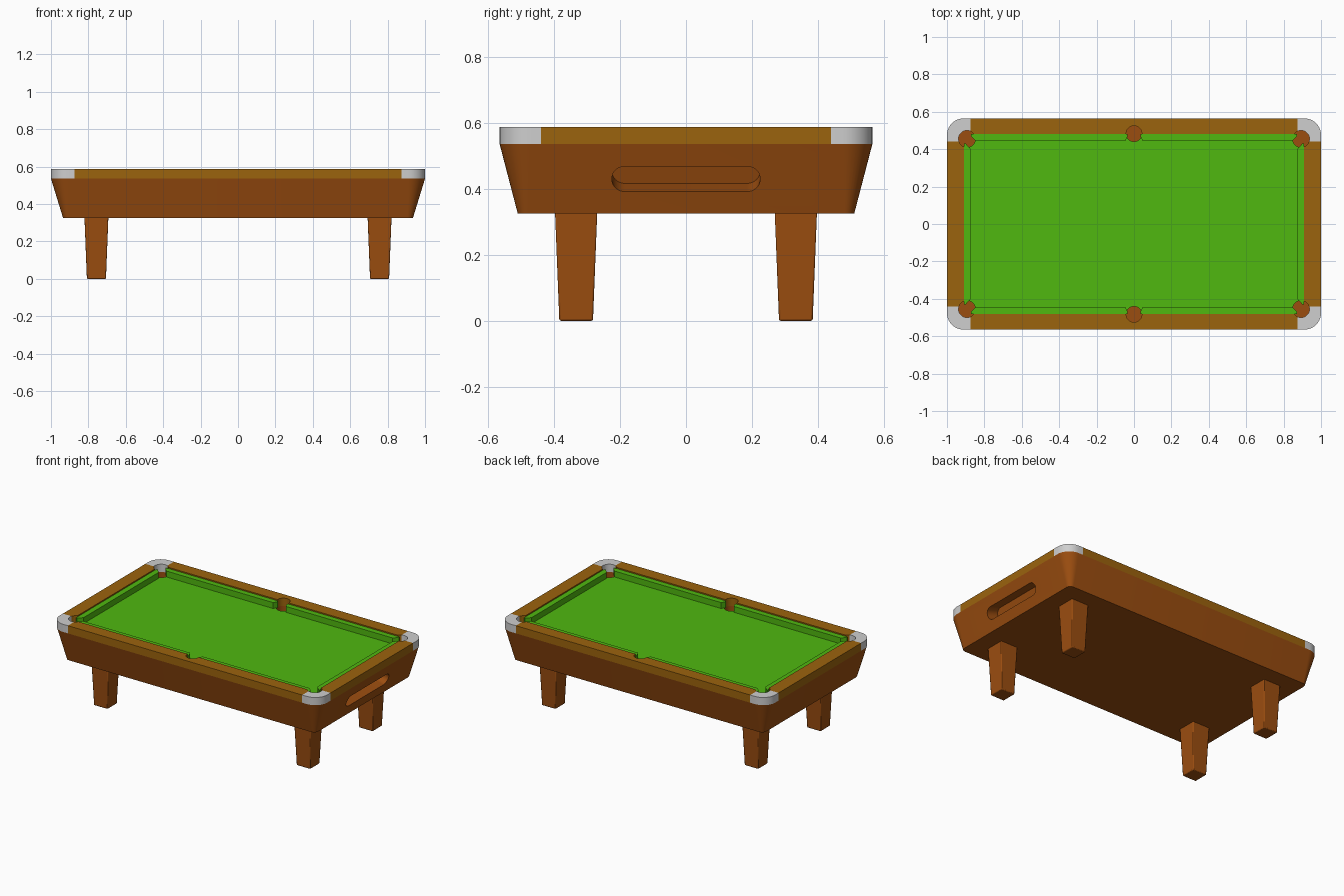
import bpy, bmesh, math
from mathutils import Vector, Matrix

if "Cube" in bpy.data.objects:
    bpy.data.objects.remove(bpy.data.objects["Cube"])


def material(name, rgb):
    m = bpy.data.materials.new(name)
    m.diffuse_color = (*rgb, 1)
    m.use_nodes = True
    m.node_tree.nodes["Principled BSDF"].inputs["Base Color"].default_value = m.diffuse_color
    return m


WOOD = material("reddish wood", (0.33, 0.075, 0.005))
RAIL = material("golden wood", (0.33, 0.125, 0.004))
FELT = material("green felt", (0.08, 0.48, 0.005))
METAL = material("pale metal", (0.62, 0.62, 0.62))

TOP, BED, BASE = 0.588, 0.538, 0.325


def rounded(hx, hy, r, seg=10):
    """Counter-clockwise rounded rectangle."""
    pts = []
    for i, (sx, sy) in enumerate([(1, 1), (-1, 1), (-1, -1), (1, -1)]):
        for k in range(seg + 1):
            a = math.pi / 2 * (i + k / seg)
            pts.append((sx * (hx - r) + r * math.cos(a), sy * (hy - r) + r * math.sin(a)))
    return pts


def circle(x, y, r, n=32):
    return [(x + r * math.cos(2 * math.pi * k / n), y + r * math.sin(2 * math.pi * k / n)) for k in range(n)]


def loft(name, low, z0, high, z1, mat):
    """Closed solid between two outlines with equal point counts."""
    bm = bmesh.new()
    a = [bm.verts.new((x, y, z0)) for x, y in low]
    b = [bm.verts.new((x, y, z1)) for x, y in high]
    n = len(a)
    bm.faces.new(a[::-1])
    bm.faces.new(b)
    for i in range(n):
        j = (i + 1) % n
        bm.faces.new((a[i], a[j], b[j], b[i]))
    bmesh.ops.recalc_face_normals(bm, faces=bm.faces)
    me = bpy.data.meshes.new(name)
    bm.to_mesh(me)
    bm.free()
    me.materials.append(mat)
    ob = bpy.data.objects.new(name, me)
    bpy.context.collection.objects.link(ob)
    return ob


def prism(name, pts, z0, z1, mat):
    return loft(name, pts, z0, pts, z1, mat)


def cut(ob, cutters):
    for c in cutters:
        m = ob.modifiers.new("cut", "BOOLEAN")
        m.operation, m.solver, m.object = "DIFFERENCE", "EXACT", c
    bpy.context.view_layer.update()
    dg = bpy.context.evaluated_depsgraph_get()
    me = bpy.data.meshes.new_from_object(ob.evaluated_get(dg))
    ob.modifiers.clear()
    ob.data = me


def smooth(ob, angle=30):
    bpy.ops.object.select_all(action="DESELECT")
    ob.select_set(True)
    bpy.context.view_layer.objects.active = ob
    bpy.ops.object.shade_smooth_by_angle(angle=math.radians(angle))


# Pocket cutters: four corners and two sides
pockets = [prism("pocket_cutter", circle(sx * 0.893, sy * 0.455, 0.045), 0.46, 0.7, WOOD)
           for sx in (-1, 1) for sy in (-1, 1)]
pockets += [prism("pocket_cutter", circle(0, sy * 0.483, 0.042), 0.46, 0.7, WOOD) for sy in (-1, 1)]

# Ball return slot cutter, square to the sloping right end
slot = prism("slot_cutter", rounded(0.04, 0.225, 0.0399), -0.085, 0.1, WOOD)
tilt = math.atan2(0.065, BED - BASE)
slot.matrix_world = Matrix.Translation((0.967, 0, 0.43)) @ Matrix.Rotation(math.pi / 2 + tilt, 4, "Y")

# Tapered body
body = loft("body", rounded(0.935, 0.51, 0.03), BASE, rounded(1, 0.565, 0.09), BED - 0.002, WOOD)
cut(body, pockets + [slot])
smooth(body)

# Playing bed
bed = prism("bed", rounded(0.912, 0.482, 0.001, 1), BED - 0.0025, BED + 0.002, FELT)
cut(bed, pockets)

# Rail frame with metal corners
hole = prism("rail_cutter", rounded(0.91, 0.48, 0.001, 1), 0.5, 0.7, RAIL)
rail = prism("rail", rounded(1, 0.565, 0.09), BED - 0.002, TOP, RAIL)
cut(rail, [hole] + pockets)
rail.data.materials.clear()
rail.data.materials.append(RAIL)
rail.data.materials.append(METAL)
bm = bmesh.new()
bm.from_mesh(rail.data)
for axis, d in ((0, 0.875), (1, 0.44)):
    for s in (-1, 1):
        n = Vector((0, 0, 0))
        n[axis] = 1
        bmesh.ops.bisect_plane(bm, geom=bm.verts[:] + bm.edges[:] + bm.faces[:], plane_co=n * d * s, plane_no=n)
for f in bm.faces:
    c = f.calc_center_median()
    f.material_index = int(abs(c.x) > 0.875 and abs(c.y) > 0.44)
bm.to_mesh(rail.data)
bm.free()
smooth(rail)

# Cushions with slanted ends
for s in (-1, 1):
    for t in (-1, 1):
        pts = [(0.036, 0.48), (0.036, 0.465), (0.047, 0.443), (0.845, 0.443), (0.872, 0.47), (0.872, 0.48)]
        prism("long_cushion", [(s * x, t * y) for x, y in pts], BED, 0.58, FELT)
    pts = [(0.91, -0.43), (0.9, -0.43), (0.873, -0.4), (0.873, 0.4), (0.9, 0.43), (0.91, 0.43)]
    prism("end_cushion", [(s * x, y) for x, y in pts], BED, 0.58, FELT)

# Tapered legs
for sx in (-1, 1):
    for sy in (-1, 1):
        def sq(h):
            return [(sx * 0.757 + h * a, sy * 0.333 + h * b) for a, b in ((1, 1), (-1, 1), (-1, -1), (1, -1))]
        leg = loft("leg", sq(0.051), 0, sq(0.064), BASE + 0.005, WOOD)
        bev = leg.modifiers.new("soft edges", "BEVEL")
        bev.width, bev.segments = 0.005, 2
        smooth(leg, 40)

for c in pockets + [slot, hole]:
    bpy.data.objects.remove(c)
